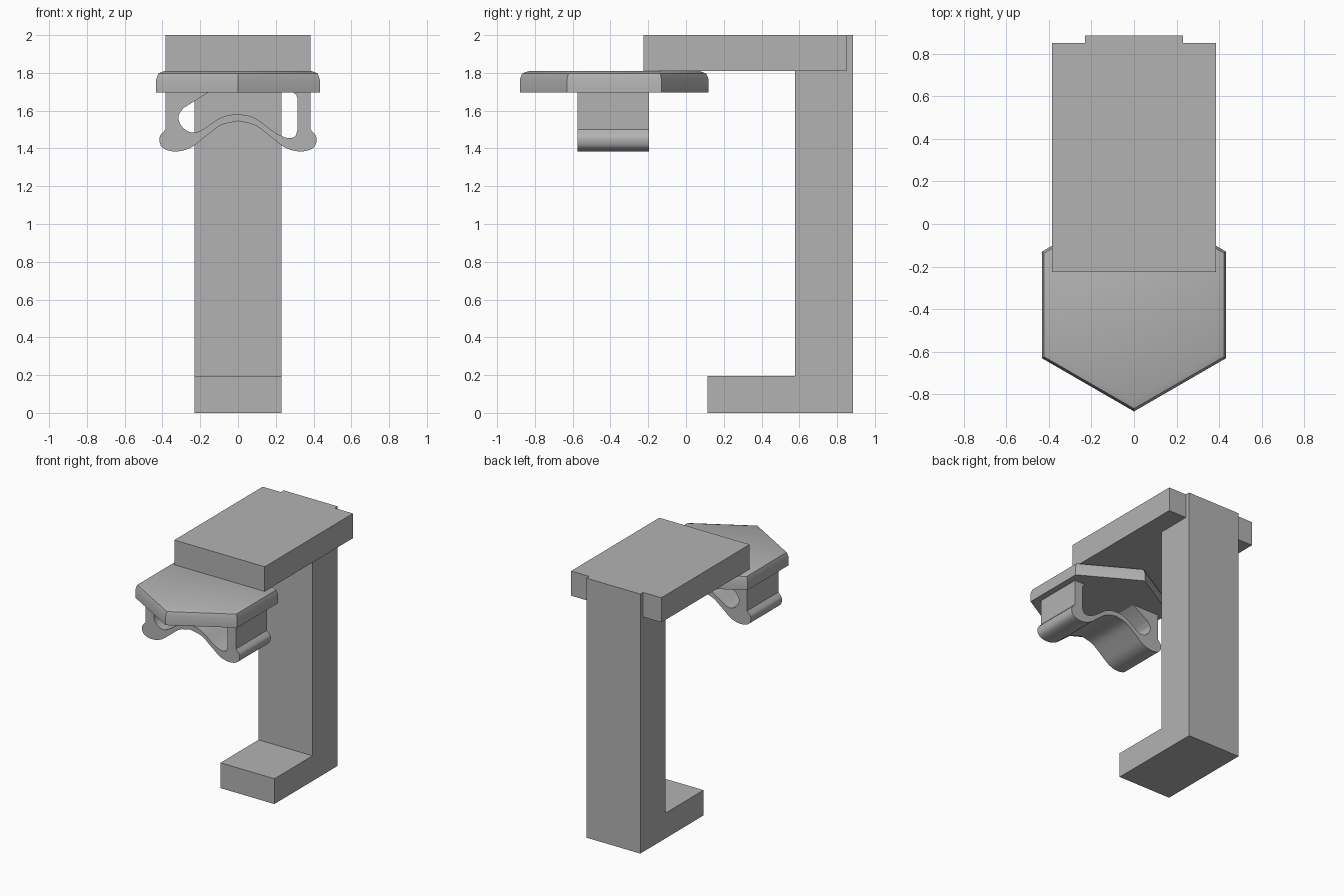
import bpy, bmesh, math
from mathutils import Vector

cube = bpy.data.objects.get("Cube")
if cube:
    bpy.data.objects.remove(cube, do_unlink=True)

grey = bpy.data.materials.new("plain grey")
grey.use_nodes = True
colour = (0.45, 0.45, 0.45, 1)
grey.diffuse_color = colour
grey.node_tree.nodes["Principled BSDF"].inputs["Base Color"].default_value = colour


def finish(name, bm, smooth_angle=None):
    bmesh.ops.recalc_face_normals(bm, faces=bm.faces)
    mesh = bpy.data.meshes.new(name)
    bm.to_mesh(mesh)
    bm.free()
    mesh.materials.append(grey)
    obj = bpy.data.objects.new(name, mesh)
    bpy.context.collection.objects.link(obj)
    if smooth_angle:
        bpy.ops.object.select_all(action='DESELECT')
        obj.select_set(True)
        bpy.context.view_layer.objects.active = obj
        bpy.ops.object.shade_smooth_by_angle(angle=math.radians(smooth_angle))
    return obj


def prism(name, points, place, start, end, smooth_angle=None):
    """Extrude a 2D outline; place(u, v, w) maps outline and depth to 3D."""
    bm = bmesh.new()
    face = bm.faces.new([bm.verts.new(place(u, v, start)) for u, v in points])
    result = bmesh.ops.extrude_face_region(bm, geom=[face])
    shift = Vector(place(0, 0, end)) - Vector(place(0, 0, start))
    moved = [g for g in result["geom"] if isinstance(g, bmesh.types.BMVert)]
    bmesh.ops.translate(bm, verts=moved, vec=shift)
    return finish(name, bm, smooth_angle)


def curve(points, steps=5):
    """Smooth line through the given points."""
    pts = [Vector(p) for p in points]
    pts = [2 * pts[0] - pts[1]] + pts + [2 * pts[-1] - pts[-2]]
    out = []
    for a, b, c, d in zip(pts, pts[1:], pts[2:], pts[3:]):
        for i in range(steps):
            t = i / steps
            out.append(0.5 * (2 * b + (c - a) * t + (2 * a - 5 * b + 4 * c - d) * t * t
                              + (3 * b - a - 3 * c + d) * t ** 3))
    return out + [pts[-2]]


# Column with its foot
prism("column_and_foot",
      [(0.115, 0), (0.885, 0), (0.885, 1.81), (0.578, 1.81), (0.578, 0.195), (0.115, 0.195)],
      lambda u, v, w: (w, u, v), -0.23, 0.23)

# Top arm, stepped where it meets the back of the column
half = [(0.385, -0.225), (0.385, 0.85), (0.23, 0.85), (0.23, 0.885)]
prism("top_arm", half + [(-x, y) for x, y in reversed(half)],
      lambda u, v, w: (u, v, w), 1.81, 2.0)

# Hexagonal plate with a rounded upper rim, stacked from rings
bm = bmesh.new()
rings = []
for radius, z in [(0.5, 1.697), (0.5, 1.765), (0.487, 1.797), (0.45, 1.81)]:
    rings.append([bm.verts.new((radius * math.sin(math.radians(60 * i)),
                                -0.38 - radius * math.cos(math.radians(60 * i)), z))
                  for i in range(6)])
for low, high in zip(rings, rings[1:]):
    for i in range(6):
        j = (i + 1) % 6
        bm.faces.new((low[i], low[j], high[j], high[i]))
bm.faces.new(rings[0])
bm.faces.new(rings[-1])
finish("hexagonal_plate", bm, 28)

# Wavy clip under the plate: outer edge, mirrored about the middle
foot = curve([(0.385, 1.5), (0.415, 1.46), (0.405, 1.41), (0.36, 1.387), (0.30, 1.387),
              (0.24, 1.41), (0.17, 1.465), (0.09, 1.523), (0, 1.545)])
outer = [(0.385, 1.698)] + [tuple(p) for p in foot]
outer += [(-x, z) for x, z in reversed(outer[:-1])]
# Inner edge, with a sloped shoulder on one side only
inner = [(-0.155, 1.698)] + [tuple(p) for p in curve(
    [(-0.29, 1.613), (-0.315, 1.57), (-0.30, 1.52), (-0.255, 1.487), (-0.20, 1.493),
     (-0.09, 1.563), (0, 1.58), (0.09, 1.56), (0.19, 1.488), (0.255, 1.457),
     (0.30, 1.462), (0.315, 1.50)])] + [(0.315, 1.665), (0.308, 1.683), (0.29, 1.698)]
prism("wavy_clip", outer + inner, lambda u, v, w: (u, w, v), -0.575, -0.195, 32)
